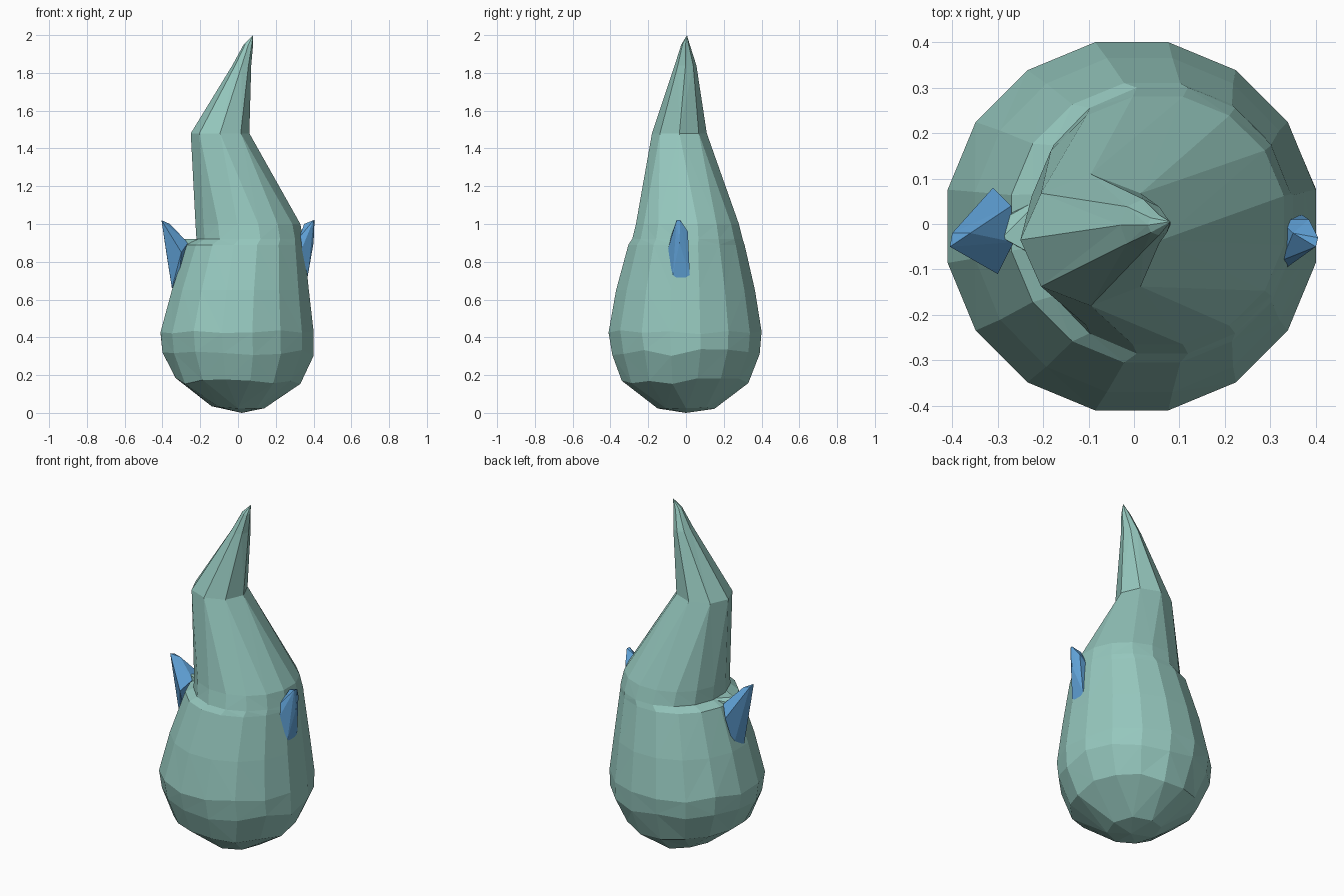
import bpy, bmesh, math, random

random.seed(4)
cube = bpy.data.objects.get("Cube")
if cube:
    bpy.data.objects.remove(cube)


def make_material(name, colour):
    mat = bpy.data.materials.new(name)
    mat.use_nodes = True
    mat.diffuse_color = (*colour, 1)
    mat.node_tree.nodes["Principled BSDF"].inputs["Base Color"].default_value = (*colour, 1)
    return mat


def add_object(name, bm, mat):
    bmesh.ops.recalc_face_normals(bm, faces=bm.faces)
    mesh = bpy.data.meshes.new(name)
    bm.to_mesh(mesh)
    bm.free()
    mesh.materials.append(mat)
    obj = bpy.data.objects.new(name, mesh)
    bpy.context.collection.objects.link(obj)
    return obj


def add_hull(name, points, mat):
    """Faceted chunk spanning the given corner points."""
    bm = bmesh.new()
    for p in points:
        bm.verts.new(p)
    result = bmesh.ops.convex_hull(bm, input=bm.verts)
    loose = [v for v in result["geom_interior"] if isinstance(v, bmesh.types.BMVert)]
    bmesh.ops.delete(bm, geom=loose, context="VERTS")
    return add_object(name, bm, mat)


teal = make_material("soft teal", (0.30, 0.57, 0.51))
blue = make_material("fin blue", (0.12, 0.37, 0.70))

# Body: rings of (height, x min, x max, y min, y max, sides, roughness)
SIDES = 16
rings = [
    (0.03, -0.14, 0.14, -0.15, 0.15, 8, 0.01),
    (0.17, -0.33, 0.33, -0.34, 0.33, 16, 0.02),
    (0.32, -0.40, 0.40, -0.39, 0.39, 16, 0.02),
    (0.43, -0.41, 0.40, -0.41, 0.40, 16, 0.015),
    (0.65, -0.35, 0.375, -0.37, 0.365, 16, 0),
    (0.89, -0.27, 0.35, -0.305, 0.31, 16, 0),
    (0.92, -0.22, 0.345, -0.285, 0.30, 16, 0),
    (1.00, -0.225, 0.33, -0.265, 0.28, 16, 0),
    (1.48, -0.25, 0.06, -0.18, 0.11, 8, 0),
    (1.84, -0.03, 0.07, -0.06, 0.055, 8, 0),
    (1.95, 0.03, 0.08, -0.025, 0.02, 8, 0),
]
bm = bmesh.new()
loops = []
for z, x0, x1, y0, y1, sides, rough in rings:
    loop = []
    for i in range(SIDES):
        # Coarser rings put neighbouring corners together, to be welded later
        step = i + 0.5 if sides == SIDES else 2 * ((i + 1) // 2)
        a = math.tau * step / SIDES
        grow = 1 / math.cos(math.pi / SIDES) if sides == SIDES else 1
        x = (x0 + x1) / 2 + (x1 - x0) / 2 * grow * math.cos(a)
        y = (y0 + y1) / 2 + (y1 - y0) / 2 * grow * math.sin(a)
        loop.append(bm.verts.new((x, y, z + random.uniform(-rough, rough))))
    loops.append(loop)
for low, high in zip(loops, loops[1:]):
    for i in range(SIDES):
        j = (i + 1) % SIDES
        bm.faces.new((low[i], low[j], high[j], high[i]))
foot = bm.verts.new((0.02, 0, 0))
tip = bm.verts.new((0.08, 0.005, 2))
for i in range(SIDES):
    j = (i + 1) % SIDES
    bm.faces.new((loops[0][j], loops[0][i], foot))
    bm.faces.new((loops[-1][i], loops[-1][j], tip))
# Weld the doubled corners of the coarser rings
for loop, ring in zip(loops, rings):
    if ring[5] < SIDES:
        for i in range(1, SIDES, 2):
            loop[i].co = loop[(i + 1) % SIDES].co
bmesh.ops.remove_doubles(bm, verts=bm.verts, dist=0.0005)
bmesh.ops.triangulate(bm, faces=bm.faces, quad_method="SHORT_EDGE")
add_object("body", bm, teal)

# Small stub joining the right fin to the body
add_hull("fin_stub", [
    (-0.20, -0.08, 0.92), (-0.20, 0.06, 0.92), (-0.29, -0.03, 0.92),
    (-0.29, 0.01, 0.90), (-0.24, -0.06, 0.85), (-0.24, 0.05, 0.85)], teal)

# Right fin: broad shard leaning outward
add_hull("right_fin", [
    (-0.405, -0.05, 1.02), (-0.40, -0.02, 1.01), (-0.36, -0.02, 1.0),
    (-0.31, 0.08, 0.84), (-0.27, 0.04, 0.90), (-0.265, -0.04, 0.90),
    (-0.30, -0.11, 0.85), (-0.35, -0.04, 0.66), (-0.33, 0.03, 0.67),
    (-0.38, -0.04, 0.85), (-0.31, -0.06, 0.72)], blue)

# Left fin: narrower shard hugging the body
add_hull("left_fin", [
    (0.40, -0.05, 1.02), (0.405, -0.03, 1.02), (0.35, -0.02, 1.0),
    (0.385, 0.01, 0.96), (0.37, 0.02, 0.73), (0.365, -0.03, 0.70),
    (0.37, -0.07, 0.73), (0.33, -0.10, 0.85), (0.325, -0.08, 0.93),
    (0.40, -0.035, 0.90), (0.32, 0.01, 0.90)], blue)
